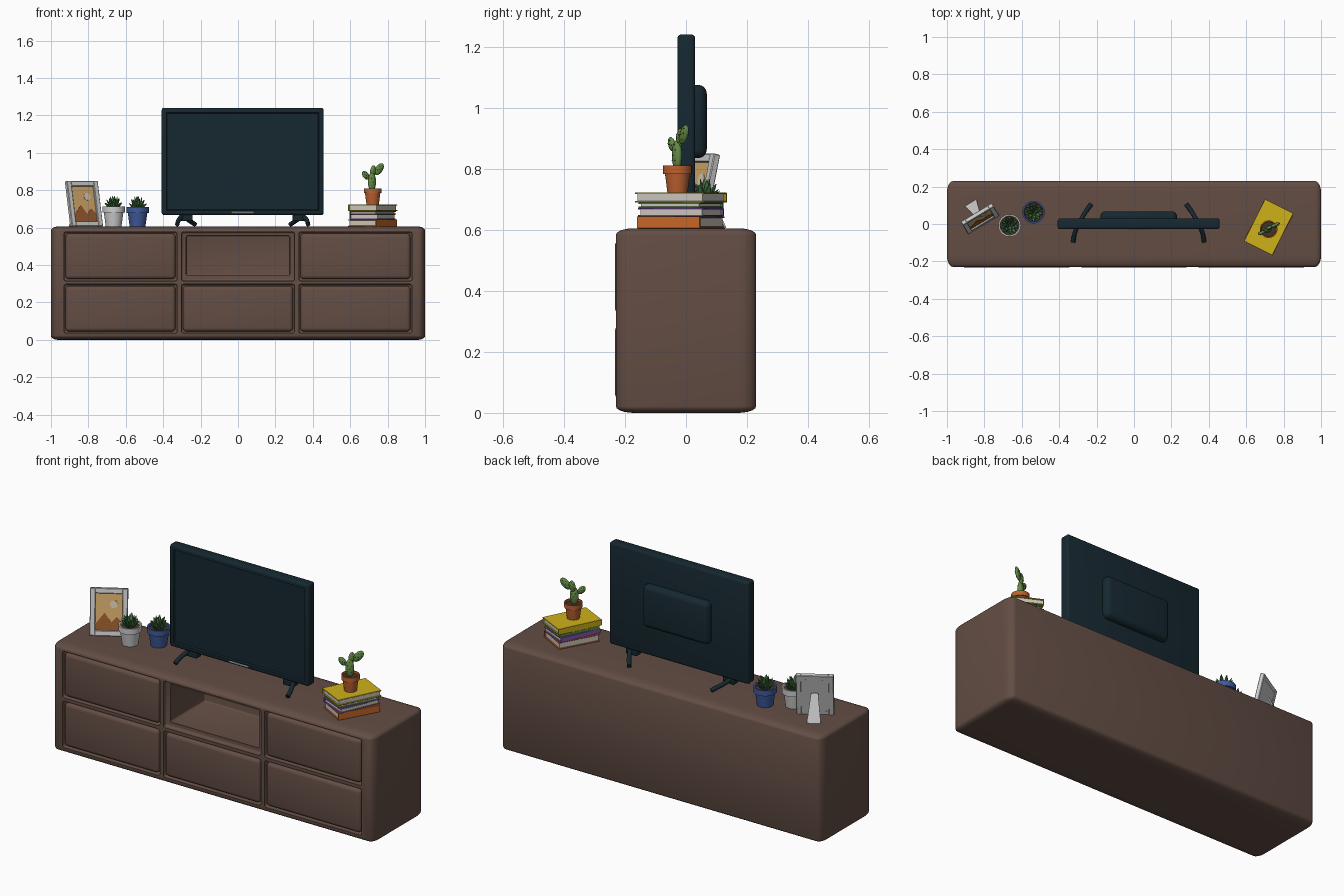
import bpy, bmesh, math, random
from mathutils import Matrix, Vector

if "Cube" in bpy.data.objects:
    bpy.data.objects.remove(bpy.data.objects["Cube"])
random.seed(3)
I = Matrix()
T = Matrix.Translation
mats = {}

BROWN, BLACK = (0.125, 0.075, 0.058), (0.008, 0.021, 0.03)
GREY, TERRA, BLUE = (0.55, 0.55, 0.55), (0.5, 0.12, 0.03), (0.05, 0.1, 0.33)
GREEN, DARK_GREEN, SOIL = (0.13, 0.26, 0.06), (0.06, 0.19, 0.06), (0.06, 0.035, 0.02)


def paint(ob, color):
    if color not in mats:
        mats[color] = bpy.data.materials.new("colour_%d" % len(mats))
        mats[color].diffuse_color = (*color, 1)
    ob.data.materials.append(mats[color])


def finish(name, bm, color, mat=I):
    bmesh.ops.remove_doubles(bm, verts=bm.verts, dist=1e-5)
    bmesh.ops.recalc_face_normals(bm, faces=bm.faces)
    me = bpy.data.meshes.new(name)
    bm.to_mesh(me)
    bm.free()
    ob = bpy.data.objects.new(name, me)
    bpy.context.collection.objects.link(ob)
    ob.matrix_world = mat
    paint(ob, color)
    return ob


def box_bm(lo, hi, bevel=0, segs=3, stretch=(1, 1, 1)):
    """Rounded box between two corners; stretch makes the rounding uneven per axis."""
    lo, hi, s = Vector(lo), Vector(hi), Vector(stretch)
    size = hi - lo
    bm = bmesh.new()
    bmesh.ops.create_cube(bm, size=1)
    bmesh.ops.scale(bm, vec=[size[i] / s[i] for i in range(3)], verts=bm.verts)
    if bevel:
        bmesh.ops.bevel(bm, geom=bm.edges[:], offset=bevel, segments=segs,
                        profile=0.5, affect='EDGES')
    bmesh.ops.scale(bm, vec=s, verts=bm.verts)
    bmesh.ops.translate(bm, vec=(lo + hi) / 2, verts=bm.verts)
    return bm


def box(name, lo, hi, color, bevel=0, segs=3, mat=I):
    return finish(name, box_bm(lo, hi, bevel, segs), color, mat)


def lathe(bm, profile, mat=I, n=24):
    rings = [[bm.verts.new(mat @ Vector((r * math.cos(a), r * math.sin(a), z)))
              for a in (2 * math.pi * i / n for i in range(n))] for r, z in profile]
    for a, b in zip(rings, rings[1:]):
        for i in range(n):
            bm.faces.new((a[i], a[(i + 1) % n], b[(i + 1) % n], b[i]))


def prism(name, pts, y0, y1, color, mat):
    """Outline in the x-z plane, thickened along y."""
    bm = bmesh.new()
    f = bm.faces.new([bm.verts.new((x, y0, z)) for x, z in pts])
    ex = bmesh.ops.extrude_face_region(bm, geom=[f])['geom']
    bmesh.ops.translate(bm, vec=(0, y1 - y0, 0),
                        verts=[v for v in ex if isinstance(v, bmesh.types.BMVert)])
    return finish(name, bm, color, mat)


# Cabinet body with six shallow recesses and one open niche
cabinet = finish("cabinet", box_bm((-1, -0.23, 0), (1, 0.23, 0.605), 1, 5,
                                   (0.035, 0.06, 0.022)), BROWN)
cutters = []
for col in (-1, 0, 1):
    for zc in (0.166, 0.446):
        x = col * 0.628
        cutters.append(box("recess_cutter", (x - 0.303, -0.3, zc - 0.131),
                           (x + 0.303, -0.205, zc + 0.131), BROWN, 0.012))
        if col or zc < 0.3:
            box("drawer_front", (x - 0.294, -0.233, zc - 0.122),
                (x + 0.294, -0.18, zc + 0.122), BROWN, 0.02, 4)
cutters.append(box("niche_cutter", (-0.277, -0.3, 0.343), (0.277, 0.1, 0.557), BROWN, 0.008))
for c in cutters:
    m = cabinet.modifiers.new("cut", 'BOOLEAN')
    m.operation, m.object, m.solver = 'DIFFERENCE', c, 'EXACT'
    bpy.context.view_layer.objects.active = cabinet
    bpy.ops.object.modifier_apply(modifier=m.name)
for c in cutters:
    bpy.data.objects.remove(c)

# Television: panel with recessed screen, rear housing, trim, feet
bm = box_bm((-0.408, -0.028, 0.667), (0.458, 0.03, 1.24), 0.012)
front = max((f for f in bm.faces if f.normal.y < -0.9), key=lambda f: f.calc_area())
bmesh.ops.inset_region(bm, faces=[front], thickness=0.018, depth=0)
bmesh.ops.inset_region(bm, faces=[front], thickness=0.006, depth=-0.008)
finish("tv_panel", bm, BLACK)
box("tv_rear_housing", (-0.18, 0, 0.835), (0.23, 0.068, 1.075), BLACK, 0.028, 4)
box("tv_trim", (-0.035, -0.031, 0.676), (0.085, -0.02, 0.685), GREY, 0.002, 1)
path = [(-0.35, -0.095, 0.617), (-0.342, -0.05, 0.64), (-0.32, 0, 0.66),
        (-0.29, 0.055, 0.64), (-0.255, 0.105, 0.617)]
for side in (1, -1):
    cu = bpy.data.curves.new("tv_foot", 'CURVE')
    cu.dimensions, cu.bevel_depth, cu.bevel_resolution = '3D', 0.012, 3
    cu.use_fill_caps = True
    sp = cu.splines.new('BEZIER')
    sp.bezier_points.add(len(path) - 1)
    for bp, (x, y, z) in zip(sp.bezier_points, path):
        bp.co = (0.025 + side * x, y, z)
        bp.handle_left_type = bp.handle_right_type = 'AUTO'
    sp.resolution_u = 6
    foot = bpy.data.objects.new("tv_foot", cu)
    bpy.context.collection.objects.link(foot)
    paint(foot, BLACK)
    xc = 0.025 + side * 0.302
    box("tv_foot_mount", (xc - 0.035, -0.022, 0.635), (xc + 0.035, 0.022, 0.672), BLACK, 0.006)

# Stack of books: two covers, a spine and a page block each
z = 0.605
for color, h, ang, w, d, spine in (((0.6, 0.14, 0.02), 0.039, -29, 0.17, 0.235, 1),
                                   ((0.23, 0.09, 0.42), 0.027, -24, 0.165, 0.235, -1),
                                   ((0.1, 0.25, 0.06), 0.018, -28, 0.16, 0.23, -1),
                                   ((0.62, 0.44, 0.01), 0.033, -26.5, 0.17, 0.252, -1)):
    M = T((0.72, -0.017, z)) @ Matrix.Rotation(math.radians(ang), 4, 'Z')
    w, d, t = w / 2, d / 2, 0.005
    for zz in (0, h - t):
        box("book_cover", (-w, -d, zz), (w, d, zz + t), color, 0.001, 1, M)
    a, b = sorted((spine * w, spine * (w - t)))
    box("book_spine", (a, -d, 0.001), (b, d, h - 0.001), color, 0, 1, M)
    box("book_pages", (-w + 0.004, -d + 0.007, t), (w - 0.004, d - 0.007, h - t),
        (0.6, 0.57, 0.52), 0, 1, M)
    z += h


def pot(name, loc, r, h, color):
    bm = bmesh.new()
    lathe(bm, [(0, 0), (r * .7, 0), (r * .87, h * .7), (r, h * .7), (r, h), (r * .86, h),
               (r * .82, h * .85), (0, h * .85)], n=32)
    finish(name, bm, color, T(loc))
    bm = bmesh.new()
    lathe(bm, [(0, h * .84), (r * .82, h * .84), (r * .82, h * .89), (0, h * .9)])
    finish(name + "_soil", bm, SOIL, T(loc))


# Cactus: flat pads in a terracotta pot, with small spines
pot("cactus_pot", (0.72, -0.028, 0.722), 0.047, 0.088, TERRA)
C = T((0.72, -0.028, 0.722)) @ Matrix.Rotation(math.radians(26), 4, 'Z')
bm, dots = bmesh.new(), bmesh.new()
for x, y, zc, rx, ry, rz, tilt in ((-0.004, 0, 0.122, 0.023, 0.015, 0.05, 0),
                                   (-0.042, 0, 0.158, 0.017, 0.01, 0.027, -38),
                                   (0.005, 0.006, 0.178, 0.017, 0.011, 0.032, 8),
                                   (0.040, 0.004, 0.190, 0.021, 0.011, 0.037, 38)):
    P = T((x, y, zc)) @ Matrix.Rotation(math.radians(tilt), 4, 'Y') @ Matrix.Diagonal((rx, ry, rz, 1))
    bmesh.ops.create_uvsphere(bm, u_segments=20, v_segments=12, radius=1, matrix=P)
    for s in (-1, 1):
        for u, v in ((0, 0), (-.45, .35), (.45, .35), (0, .7), (.45, -.35), (-.45, -.35)):
            p = P @ Vector((u, s * math.sqrt(1 - u * u - v * v), v))
            bmesh.ops.create_icosphere(dots, subdivisions=1, radius=0.0022, matrix=T(p))
finish("cactus_pads", bm, GREEN, C)
finish("cactus_spines", dots, (0.03, 0.07, 0.02), C)

# Two succulents with rosettes of pointed leaves
for name, loc, h, color in (("grey", (-0.665, -0.008, 0.605), 0.108, GREY),
                            ("blue", (-0.537, 0.063, 0.605), 0.104, BLUE)):
    pot(name + "_pot", loc, 0.06, h, color)
    bm = bmesh.new()
    for count, tilt, length in ((9, 46, 0.062), (7, 25, 0.07), (4, 9, 0.077)):
        for i in range(count):
            R = (T((0, 0, h * .85)) @ Matrix.Rotation(2 * math.pi * (i + tilt / 60) / count, 4, 'Z')
                 @ Matrix.Rotation(math.radians(tilt + random.uniform(-5, 5)), 4, 'Y')
                 @ T((0.008, 0, 0)) @ Matrix.Diagonal((0.006, 0.011, length, 1)))
            lathe(bm, [(0, 0), (.7, .05), (1, .4), (.7, .75), (0, 1)], R, 8)
    finish(name + "_succulent", bm, DARK_GREEN, T(loc))

# Leaning photo frame with a simple landscape and a rear stand
B = T((-0.803, -0.005, 0.607)) @ Matrix.Rotation(math.radians(31), 4, 'Z')
F = B @ Matrix.Rotation(math.radians(-13), 4, 'X')
W, H, E = 0.097, 0.25, 0.028
for s in (-1, 1):
    a, b = sorted((s * W, s * (W - E)))
    box("frame_side", (a, 0, 0), (b, 0.024, H), GREY, 0.003, 1, F)
for z0 in (0, H - E):
    box("frame_rail", (-W + E - .003, 0.0005, z0), (W - E + .003, 0.0235, z0 + E), GREY, 0.003, 1, F)
box("frame_back", (-W + .004, 0.016, 0.004), (W - .004, 0.023, H - .004), GREY, 0, 1, F)
box("picture", (-W + E, 0.012, E), (W - E, 0.017, H - E), (0.62, 0.38, 0.14), 0, 1, F)
prism("picture_mountains", [(-0.069, 0.028), (0.069, 0.028), (0.069, 0.07), (0.04, 0.10),
                            (0.012, 0.07), (-0.022, 0.12), (-0.069, 0.06)],
      0.010, 0.014, (0.3, 0.1, 0.025), F)
prism("picture_sun", [(0.025 + 0.02 * math.cos(i * math.pi / 10), 0.165 + 0.02 * math.sin(i * math.pi / 10))
                      for i in range(20)], 0.010, 0.014, (0.65, 0.55, 0.4), F)
S = B @ T((0, 0.138, 0)) @ Matrix.Rotation(math.radians(24), 4, 'X')
prism("frame_stand", [(-0.036, 0), (0.036, 0), (0.018, 0.155), (-0.018, 0.155)], -0.006, 0, GREY, S)

# Smooth shading with sharp edges kept
for ob in bpy.context.scene.objects:
    ob.select_set(ob.type == 'MESH')
bpy.context.view_layer.objects.active = cabinet
bpy.ops.object.shade_smooth_by_angle(angle=math.radians(35))

for m in bpy.data.materials:
    if m.users and not m.is_grease_pencil:
        m.use_nodes = True
        m.node_tree.nodes["Principled BSDF"].inputs["Base Color"].default_value = m.diffuse_color
